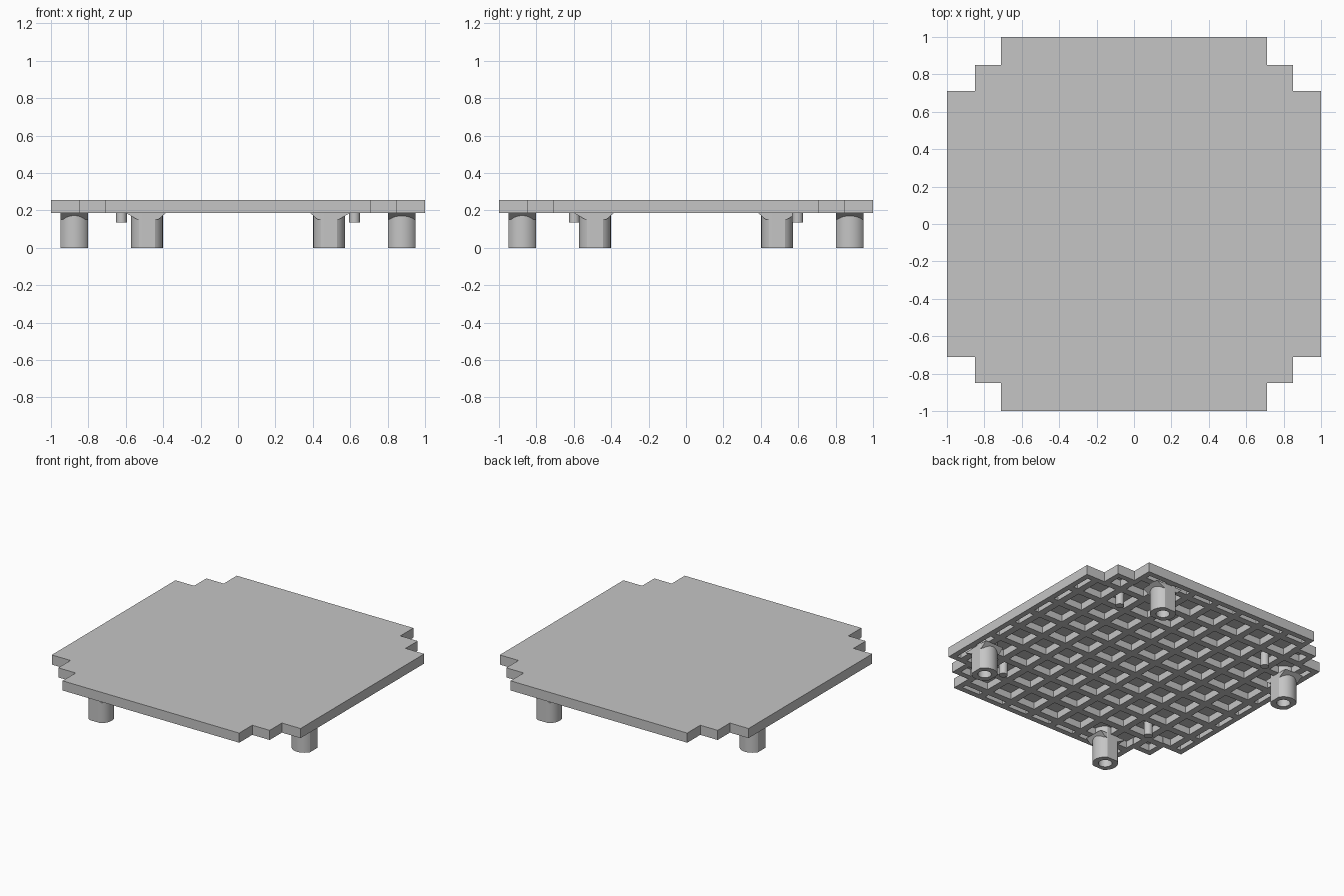
import bpy, bmesh, math
from mathutils import Matrix

cube = bpy.data.objects.get("Cube")
if cube:
    bpy.data.objects.remove(cube, do_unlink=True)

grey = bpy.data.materials.new("light_grey")
grey.use_nodes = True
grey.diffuse_color = (0.56, 0.56, 0.56, 1)
grey.node_tree.nodes["Principled BSDF"].inputs["Base Color"].default_value = (0.56, 0.56, 0.56, 1)

TOP, FLOOR, BOTTOM = 0.255, 0.235, 0.185
PITCH, RIB, RIM = 0.2, 0.025, 0.04
STEPS = ((0.71, 1.0), (0.85, 0.85), (1.0, 0.71))


def finish(bm, name, smooth=False):
    bmesh.ops.remove_doubles(bm, verts=bm.verts, dist=0.0005)
    bmesh.ops.recalc_face_normals(bm, faces=bm.faces)
    mesh = bpy.data.meshes.new(name)
    bm.to_mesh(mesh)
    bm.free()
    mesh.materials.append(grey)
    obj = bpy.data.objects.new(name, mesh)
    bpy.context.collection.objects.link(obj)
    if smooth:
        bpy.ops.object.select_all(action='DESELECT')
        obj.select_set(True)
        bpy.context.view_layer.objects.active = obj
        bpy.ops.object.shade_smooth_by_angle(angle=math.radians(30))
    return obj


def inside(x, y, inset=0.0):
    return any(abs(x) < a - inset and abs(y) < b - inset for a, b in STEPS)


def on_rib(v):
    return abs(v % PITCH - PITCH / 2) < RIB


def underside(x, y):
    """Height of the underside, or None off the plate."""
    if not inside(x, y):
        return None
    if inside(x, y, RIM) and not on_rib(x) and not on_rib(y):
        return FLOOR
    return BOTTOM


# Plate: flat stepped top, with a rim and a waffle of ribs below
cuts = set()
for a, _ in STEPS:
    cuts |= {a, a - RIM}
for i in range(5):
    mid = PITCH * (i + 0.5)
    cuts |= {mid - RIB, mid + RIB}
cuts = sorted({round(s * c, 4) for c in cuts for s in (-1, 1)})
n = len(cuts) - 1
mids = [(cuts[i] + cuts[i + 1]) / 2 for i in range(n)]


def height(i, j):
    if 0 <= i < n and 0 <= j < n:
        return underside(mids[i], mids[j])
    return None


bm = bmesh.new()


def quad(*points):
    bm.faces.new([bm.verts.new(p) for p in points])


def wall(p, q, h, other):
    """Vertical face where neighbouring cells differ in height."""
    if h == other:
        return
    low = h if h is not None else other
    high = TOP if h is None or other is None else other
    quad((*p, low), (*q, low), (*q, high), (*p, high))


for i in range(-1, n):
    for j in range(-1, n):
        h = height(i, j)
        x1, y1 = cuts[i + 1], cuts[j + 1]
        if i >= 0 and j >= 0 and h is not None:
            x0, y0 = cuts[i], cuts[j]
            for z in (h, TOP):
                quad((x0, y0, z), (x1, y0, z), (x1, y1, z), (x0, y1, z))
        if j >= 0:
            wall((x1, cuts[j]), (x1, y1), h, height(i + 1, j))
        if i >= 0:
            wall((cuts[i], y1), (x1, y1), h, height(i, j + 1))
finish(bm, "waffle_plate")


# Legs: round tubes flattened on two sides, with a blind hole
def make_leg(name, matrix):
    bm = bmesh.new()
    count, radius, flat, bore, depth = 48, 0.085, 0.074, 0.045, 0.13
    rings = []
    for r, z in ((radius, FLOOR), (radius, 0), (bore, 0), (bore, depth)):
        ring = []
        for k in range(count):
            a = math.tau * k / count
            x = max(-flat, min(flat, r * math.cos(a)))
            ring.append(bm.verts.new((x, r * math.sin(a), z)))
        rings.append(ring)
    for lower, upper in zip(rings, rings[1:]):
        for k in range(count):
            m = (k + 1) % count
            bm.faces.new((lower[k], lower[m], upper[m], upper[k]))
    bm.faces.new(rings[0])
    bm.faces.new(rings[-1])
    bm.transform(matrix)
    finish(bm, name, smooth=True)


# Gusset: sloped flare where the leg meets the ribs
def make_gusset(name, matrix):
    bm = bmesh.new()
    profile = ((-0.11, BOTTOM), (-0.05, 0.15), (0.06, 0.15), (0.1, BOTTOM))
    ends = [[bm.verts.new((x, y, z)) for y, z in profile] for x in (-0.073, 0.073)]
    for ring in ends:
        bm.faces.new(ring)
    for k in range(4):
        m = (k + 1) % 4
        bm.faces.new((ends[0][k], ends[0][m], ends[1][m], ends[1][k]))
    bm.transform(matrix)
    finish(bm, name)


place = Matrix.Translation((0.876, -0.487, 0))
for k, side in enumerate(("left", "back", "right", "front")):
    turn = Matrix.Rotation(k * math.pi / 2, 4, 'Z') @ place
    make_leg(side + "_leg", turn)
    make_gusset(side + "_leg_gusset", turn)

# Pegs: short round pins hanging from the pockets
for sx, side in ((1, "left"), (-1, "right")):
    for sy, end in ((1, "back"), (-1, "front")):
        bm = bmesh.new()
        low, high = 0.135, FLOOR + 0.005
        bmesh.ops.create_cone(
            bm, cap_ends=True, segments=24, radius1=0.029, radius2=0.029, depth=high - low,
            matrix=Matrix.Translation((sx * 0.623, sy * 0.597, (low + high) / 2)))
        finish(bm, f"{end}_{side}_peg", smooth=True)
